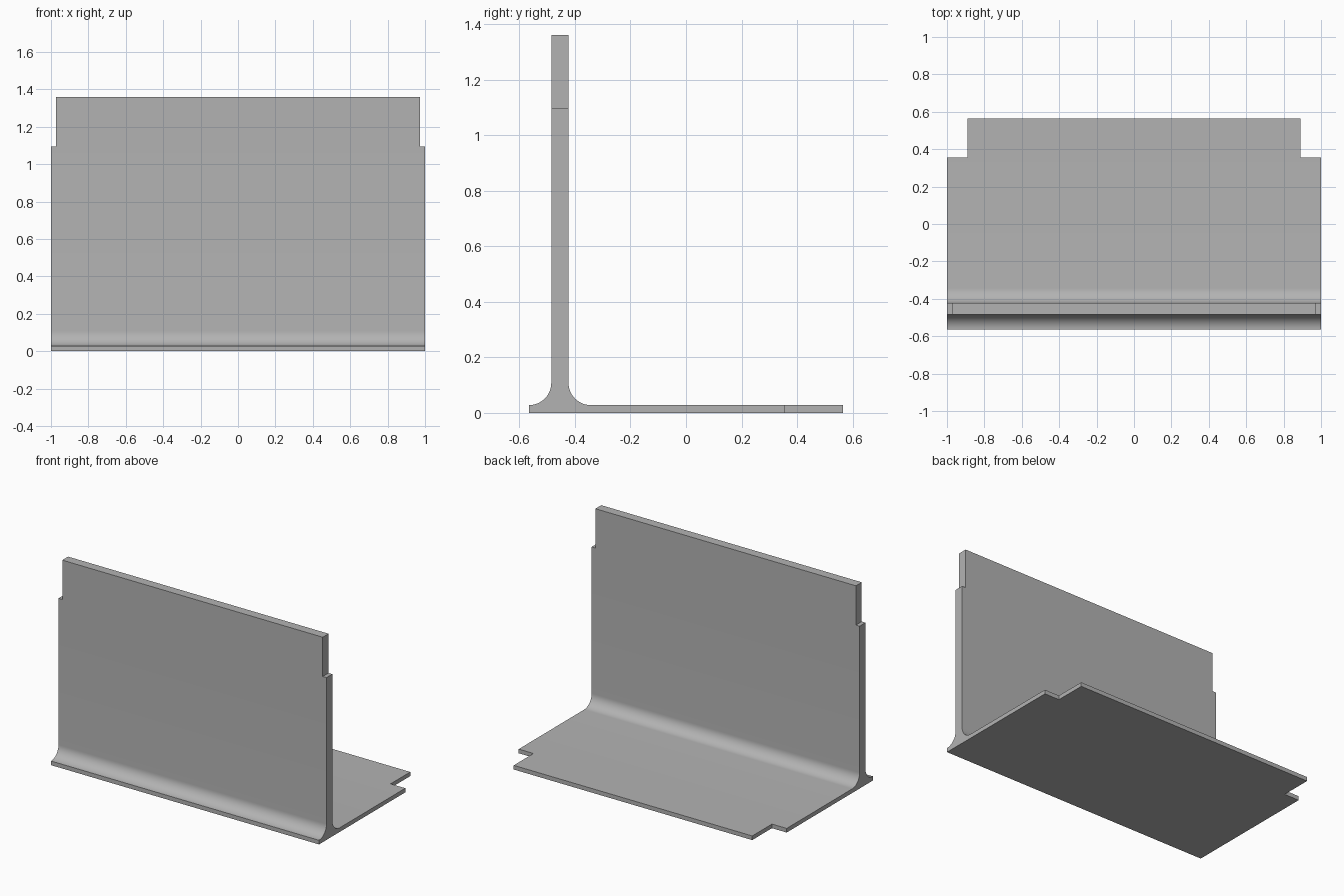
import bpy, bmesh, math
from mathutils import Vector

cube = bpy.data.objects.get("Cube")
if cube:
    bpy.data.objects.remove(cube, do_unlink=True)

# Main dimensions
HALF_X, HALF_Y = 1.0, 0.565
WALL_FRONT, WALL_BACK = -0.485, -0.423
PLATE, RADIUS = 0.028, 0.08
SHOULDER_Z, TOP_Z, TOP_HALF = 1.095, 1.36, 0.972
SHOULDER_Y, LIP_HALF = 0.355, 0.89
STEPS = 12


def fillet(cy, start, end):
    """Quarter arc in the yz plane, centred above the plate."""
    cz = PLATE + RADIUS
    angles = [math.radians(start + (end - start) * i / STEPS) for i in range(STEPS + 1)]
    return [(cy + RADIUS * math.cos(a), cz + RADIUS * math.sin(a)) for a in angles]


def extend_centre(bm, axis, level, half, distance):
    """Split the outward face on an axis and pull out its middle as a tab."""
    face = max((f for f in bm.faces if f.normal[axis] > 0.99),
               key=lambda f: f.calc_center_median()[axis])
    for x in (-half, half):
        faces = [f for f in bm.faces if f.normal[axis] > 0.99
                 and abs(f.calc_center_median()[axis] - level) < 1e-4]
        geom = faces + list({e for f in faces for e in f.edges}) + \
            list({v for f in faces for v in f.verts})
        bmesh.ops.bisect_plane(bm, geom=geom, plane_co=(x, 0, 0), plane_no=(1, 0, 0))
        bm.normal_update()
    middle = [f for f in bm.faces if f.normal[axis] > 0.99
              and abs(f.calc_center_median()[axis] - level) < 1e-4
              and abs(f.calc_center_median().x) < 0.1]
    new = bmesh.ops.extrude_face_region(bm, geom=middle)["geom"]
    bmesh.ops.delete(bm, geom=[f for f in middle if f.is_valid], context="FACES_ONLY")
    offset = Vector((0, 0, 0))
    offset[axis] = distance
    bmesh.ops.translate(bm, vec=offset, verts=[v for v in new if isinstance(v, bmesh.types.BMVert)])
    bm.normal_update()


# Filleted upright and base plate as one cross-section
profile = [(-HALF_Y, 0), (SHOULDER_Y, 0), (SHOULDER_Y, PLATE)]
profile += fillet(WALL_BACK + RADIUS, 270, 180)
profile += [(WALL_BACK, SHOULDER_Z), (WALL_FRONT, SHOULDER_Z)]
profile += fillet(WALL_FRONT - RADIUS, 0, -90)

bm = bmesh.new()
end = bm.faces.new([bm.verts.new((-HALF_X, y, z)) for y, z in profile])
solid = bmesh.ops.extrude_face_region(bm, geom=[end])["geom"]
bmesh.ops.translate(bm, vec=(2 * HALF_X, 0, 0),
                    verts=[v for v in solid if isinstance(v, bmesh.types.BMVert)])
bmesh.ops.recalc_face_normals(bm, faces=bm.faces)
bm.normal_update()

# Narrower tabs on the upright and the base plate
extend_centre(bm, 2, SHOULDER_Z, TOP_HALF, TOP_Z - SHOULDER_Z)
extend_centre(bm, 1, SHOULDER_Y, LIP_HALF, HALF_Y - SHOULDER_Y)
bmesh.ops.recalc_face_normals(bm, faces=bm.faces)

mesh = bpy.data.meshes.new("angle_bracket")
bm.to_mesh(mesh)
bm.free()
bracket = bpy.data.objects.new("angle_bracket", mesh)
bpy.context.collection.objects.link(bracket)

# Plain grey finish
grey = bpy.data.materials.new("plain_grey")
grey.use_nodes = True
colour = (0.45, 0.45, 0.45, 1)
grey.diffuse_color = colour
grey.node_tree.nodes["Principled BSDF"].inputs["Base Color"].default_value = colour
mesh.materials.append(grey)

# Smooth fillets with crisp edges
bpy.ops.object.select_all(action="DESELECT")
bracket.select_set(True)
bpy.context.view_layer.objects.active = bracket
bpy.ops.object.shade_smooth_by_angle(angle=math.radians(30))
